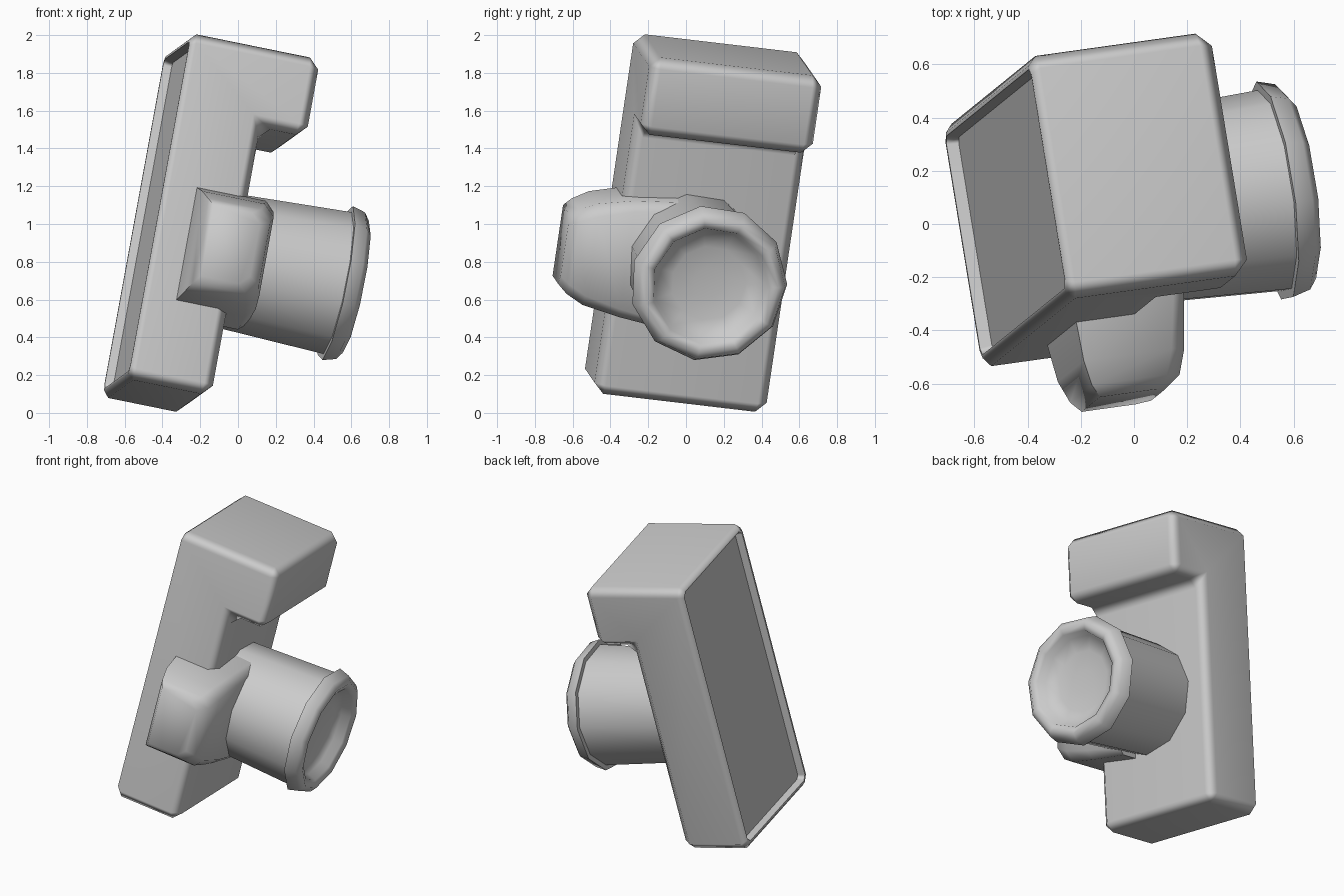
import bpy, bmesh, math
from mathutils import Matrix, Vector

cube = bpy.data.objects.get("Cube")
if cube:
    bpy.data.objects.remove(cube)

grey = bpy.data.materials.new("plain_grey")
grey.use_nodes = True
grey.diffuse_color = (0.6, 0.6, 0.6, 1)
grey.node_tree.nodes["Principled BSDF"].inputs["Base Color"].default_value = (0.6, 0.6, 0.6, 1)

# Tilted frame: local x = lens direction, y = hump direction, z = long side
long_axis = Vector((0.178, 0.144, 0.973)).normalized()
lens_axis = Vector((0.971, 0.136, -0.194))
lens_axis = (lens_axis - long_axis * lens_axis.dot(long_axis)).normalized()
hump_axis = lens_axis.cross(long_axis)
TILT = Matrix((lens_axis, hump_axis, long_axis)).transposed().to_4x4()


def finish(name, bm, angle):
    bmesh.ops.recalc_face_normals(bm, faces=bm.faces)
    mesh = bpy.data.meshes.new(name)
    bm.to_mesh(mesh)
    bm.free()
    obj = bpy.data.objects.new(name, mesh)
    bpy.context.collection.objects.link(obj)
    mesh.materials.append(grey)
    obj.matrix_world = TILT
    bpy.ops.object.select_all(action='DESELECT')
    obj.select_set(True)
    bpy.context.view_layer.objects.active = obj
    bpy.ops.object.shade_smooth_by_angle(angle=math.radians(angle))
    return obj


def bridge(bm, a, b):
    n = len(a)
    for i in range(n):
        bm.faces.new((a[i], a[(i + 1) % n], b[(i + 1) % n], b[i]))


# Body: L-shaped side profile with the grip at the top end, chamfered
BACK, FRONT, GRIP, TOP, HALF = -0.64, -0.215, 0.035, 1.88, 0.465
profile = [(BACK, 0), (FRONT, 0), (FRONT, 1.46), (GRIP, 1.46), (GRIP, TOP), (BACK, TOP)]
bm = bmesh.new()
sides = [[bm.verts.new((x, y, z)) for x, z in profile] for y in (-HALF, HALF)]
bridge(bm, *sides)
for side in sides:
    bm.faces.new(side)
bmesh.ops.recalc_face_normals(bm, faces=bm.faces)
edges = [e for e in bm.edges if any(v.co.x > BACK + 0.01 for v in e.verts)]
bmesh.ops.bevel(bm, geom=edges, offset=0.055, segments=1, affect='EDGES', profile=0.5)
# Rear rim: chamfer outwards, then sink the panel
bm.normal_update()
panel = min(bm.faces, key=lambda f: f.calc_center_median().x)
for thickness, depth in ((0.035, 0.03), (0.014, 0), (0.012, -0.045)):
    bmesh.ops.inset_region(bm, faces=[panel], thickness=thickness, depth=depth)
body = finish("camera_body", bm, 55)
weighted = body.modifiers.new("flat_shading", 'WEIGHTED_NORMAL')
weighted.keep_sharp = True

# Viewfinder hump: stacked rounded outlines (height, back, front, low, high, corner)
levels = [(0.15, -0.50, -0.06, 0.415, 1.105, 0.04),
          (0.42, -0.50, -0.065, 0.45, 1.08, 0.05),
          (0.61, -0.485, -0.085, 0.485, 1.035, 0.06),
          (0.70, -0.46, -0.11, 0.53, 0.99, 0.06),
          (0.745, -0.43, -0.17, 0.57, 0.955, 0.05)]
bm = bmesh.new()
rings = []
for y, x0, x1, z0, z1, c in levels:
    outline = [(x0, z0), (x1 - c, z0), (x1, z0 + c), (x1, z1 - c), (x1 - c, z1), (x0, z1)]
    rings.append([bm.verts.new((x, y, z)) for x, z in outline])
for a, b in zip(rings, rings[1:]):
    bridge(bm, a, b)
bm.faces.new(rings[0])
bm.faces.new(rings[-1])
finish("viewfinder_hump", bm, 70)

# Lens: turned profile (distance along axis, radius) with eleven sides
SIDES, LENS_Y, LENS_Z = 11, 0.045, 0.778
turned = [(-0.25, 0.36), (0.385, 0.387), (0.385, 0.42), (0.455, 0.40), (0.485, 0.36),
          (0.465, 0.315), (0.41, 0.295), (0.385, 0.2), (0.375, 0.08)]
bm = bmesh.new()
rings = []
for x, r in turned:
    ring = []
    for i in range(SIDES):
        a = 2 * math.pi * i / SIDES + math.radians(6)
        ring.append(bm.verts.new((x, LENS_Y - r * math.cos(a), LENS_Z + r * math.sin(a))))
    rings.append(ring)
for a, b in zip(rings, rings[1:]):
    bridge(bm, a, b)
bm.faces.new(rings[0])
bm.faces.new(rings[-1])
finish("lens", bm, 70)
